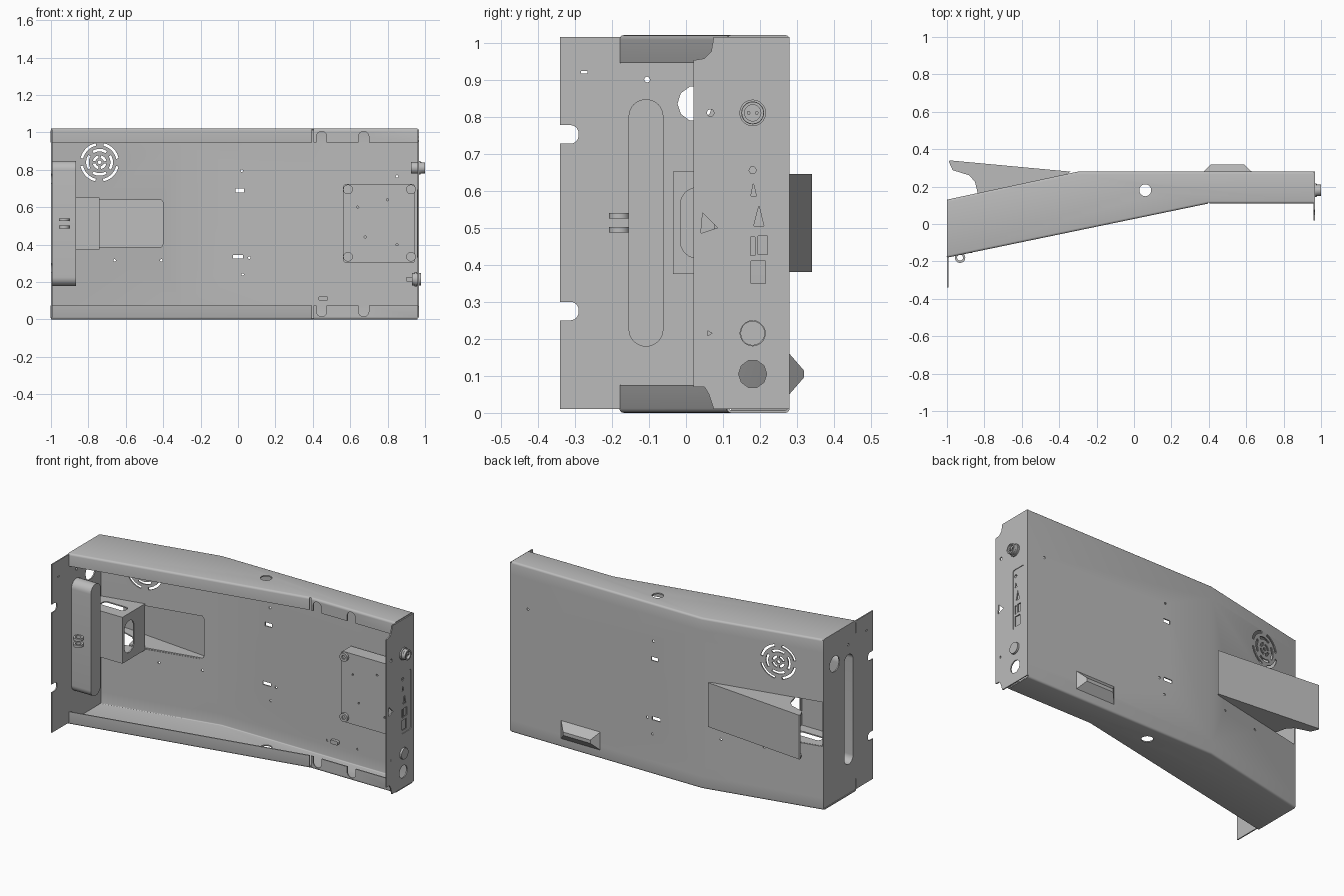
import bpy, bmesh, math
from mathutils import Vector

cube = bpy.data.objects.get("Cube")
if cube:
    bpy.data.objects.remove(cube, do_unlink=True)

steel = bpy.data.materials.new("grey_steel")
steel.use_nodes = True
steel.diffuse_color = (0.5, 0.5, 0.5, 1)
steel.node_tree.nodes["Principled BSDF"].inputs["Base Color"].default_value = (0.5, 0.5, 0.5, 1)

T = 0.007    # sheet thickness
H = 1.02     # housing height


def place(axis, u, v, w):
    return {"x": (w, u, v), "y": (u, w, v), "z": (u, v, w)}[axis]


def rrect(cu, cv, w, h, r=0.0, seg=6):
    """Rounded rectangle outline; full radius gives a slot or circle."""
    if r == 0:
        return [(cu + a * w / 2, cv + b * h / 2) for a, b in ((-1, -1), (1, -1), (1, 1), (-1, 1))]
    r = min(r, w / 2 - 1e-4, h / 2 - 1e-4)
    pts = []
    for q, (a, b) in enumerate(((1, 1), (-1, 1), (-1, -1), (1, -1))):
        for i in range(seg + 1):
            t = math.pi / 2 * (q + i / seg)
            pts.append((cu + a * (w / 2 - r) + r * math.cos(t), cv + b * (h / 2 - r) + r * math.sin(t)))
    return pts


def disc(cu, cv, r, n=20):
    return [(cu + r * math.cos(2 * math.pi * i / n), cv + r * math.sin(2 * math.pi * i / n)) for i in range(n)]


def arc_slot(cu, cv, r, w, a0, a1, n=8):
    ang = [a0 + (a1 - a0) * i / n for i in range(n + 1)]
    ring = [(r + w / 2, a) for a in ang] + [(r - w / 2, a) for a in reversed(ang)]
    return [(cu + k * math.cos(a), cv + k * math.sin(a)) for k, a in ring]


def add_object(name, bm):
    bmesh.ops.recalc_face_normals(bm, faces=bm.faces)
    me = bpy.data.meshes.new(name)
    bm.to_mesh(me)
    bm.free()
    me.materials.append(steel)
    ob = bpy.data.objects.new(name, me)
    bpy.context.collection.objects.link(ob)
    return ob


def prisms(name, items):
    """One object from (outline, axis, start, end) extrusions."""
    bm = bmesh.new()
    for pts, axis, a, b in items:
        lo = [bm.verts.new(place(axis, u, v, a)) for u, v in pts]
        hi = [bm.verts.new(place(axis, u, v, b)) for u, v in pts]
        bm.faces.new(lo)
        bm.faces.new(hi[::-1])
        for i in range(len(pts)):
            j = (i + 1) % len(pts)
            bm.faces.new((lo[j], lo[i], hi[i], hi[j]))
    return add_object(name, bm)


def bake(ob):
    dg = bpy.context.evaluated_depsgraph_get()
    me = bpy.data.meshes.new_from_object(ob.evaluated_get(dg))
    ob.modifiers.clear()
    ob.data = me


def cut(ob, items):
    tool = prisms("cutter", items)
    tool.hide_render = True
    mod = ob.modifiers.new("cut", "BOOLEAN")
    mod.operation, mod.solver, mod.object = "DIFFERENCE", "EXACT", tool
    bake(ob)
    bpy.data.objects.remove(tool, do_unlink=True)
    return ob


# Folded housing: back panel, top and bottom flanges, front lips
outline = [(-1, 0.13), (-1, -0.18), (0.4, 0.11), (0.96, 0.11), (0.96, 0.28), (-0.3, 0.28)]
bm = bmesh.new()
lo = [bm.verts.new((x, y, 0)) for x, y in outline]
hi = [bm.verts.new((x, y, H)) for x, y in outline]
bm.faces.new(lo[::-1])
bm.faces.new(hi)
for i in (1, 2, 4, 5):
    j = (i + 1) % 6
    bm.faces.new((lo[i], lo[j], hi[j], hi[i]))
bm.normal_update()
folds = [e for e in bm.edges if len(e.link_faces) == 2 and abs(e.verts[0].co.z - e.verts[1].co.z) < 0.01]
bmesh.ops.bevel(bm, geom=folds, offset=0.012, segments=3, profile=0.5, affect="EDGES")
for z in (0.075, H - 0.075):
    bmesh.ops.bisect_plane(bm, geom=bm.verts[:] + bm.edges[:] + bm.faces[:], plane_co=(0, 0, z), plane_no=(0, 0, 1))
bm.normal_update()
middle = [f for f in bm.faces if f.normal.y < -0.5 and 0.08 < f.calc_center_median().z < H - 0.08]
bmesh.ops.delete(bm, geom=middle, context="FACES")
housing = add_object("housing", bm)
solid = housing.modifiers.new("sheet", "SOLIDIFY")
solid.thickness, solid.offset = T, -1
bake(housing)

holes = [(rrect(-0.75, 0.513, 0.7, 0.265, 0.03), "y", 0.0, 0.4)]           # grip opening
holes += [(rrect(0.01, 0.69, 0.045, 0.022), "y", 0.2, 0.4), (rrect(0, 0.335, 0.055, 0.02), "y", 0.2, 0.4)]
for x, z in ((0.02, 0.795), (0.06, 0.33), (0.025, 0.24), (-0.41, 0.315), (-0.66, 0.315),
             (0.85, 0.765), (0.4, 0.105), (0.6, 0.105)):
    holes.append((disc(x, z, 0.007, 10), "y", 0.1, 0.4))
for k, r in enumerate((0.03, 0.065, 0.097)):                               # vent rings
    for q in range(4):
        a = math.pi / 2 * q + k * math.pi / 4
        holes.append((arc_slot(-0.74, 0.84, r, 0.014, a + 0.2, a + 1.35), "y", 0.1, 0.3))
holes.append((disc(-0.74, 0.84, 0.01, 10), "y", 0.1, 0.3))
holes.append((disc(0.06, 0.18, 0.032), "z", -0.1, 1.2))                    # cable holes
for s in (0, 1):                                                           # lip notches
    z = H - 0.04 if s else 0.04
    edge = H - 0.07 if s else 0.07
    for x in (0.447, 0.672):
        holes.append((rrect(x, edge, 0.055, 0.11, 0.027), "y", 0.05, 0.15))
    holes.append((rrect(0.4, z, 0.01, 0.074), "y", 0.05, 0.15))
cut(housing, holes)

# Rear end plate at -x, with notches, round hole and pocket opening
slot = rrect(-0.108, 0.513, 0.094, 0.668, 0.047, 8)
side_plate = prisms("right_end_plate", [(rrect(-0.105, 0.513, 0.47, 1.005), "x", -1, -1 + T)])
cut(side_plate, [(slot, "x", -1.1, -0.9), (disc(0.025, 0.835, 0.048, 10), "x", -1.1, -0.9),
                 (rrect(-0.33, 0.275, 0.08, 0.05, 0.022), "x", -1.1, -0.9),
                 (rrect(-0.33, 0.752, 0.08, 0.05, 0.022), "x", -1.1, -0.9),
                 (rrect(-0.275, 0.92, 0.018, 0.006), "x", -1.1, -0.9),
                 (disc(-0.105, 0.9, 0.008, 8), "x", -1.1, -0.9)])

# Connector pocket behind the slot, with sockets and two cable loops
pocket = prisms("connector_pocket", [(slot, "x", -1, -0.865)])
cut(pocket, [(rrect(-0.108, 0.513, 0.082, 0.656, 0.041, 8), "x", -1.1, -0.872)])
prisms("pocket_sockets", [(disc(-0.108, z, 0.03), "x", -0.93, -0.87) for z in (0.38, 0.55, 0.7)])
loops = prisms("cable_loops", [(disc(-0.93, -0.18, 0.028), "z", z, z + 0.015) for z in (0.487, 0.525)])
cut(loops, [(disc(-0.93, -0.18, 0.016), "z", 0.4, 0.6)])

# Bracket inside the grip opening
z0, z1 = 0.375, 0.652
shelf = [(-0.993, -0.035), (-0.74, -0.035), (-0.74, 0.18), (-0.993, 0.127)]
bracket = prisms("grip_bracket_wall", [
    ([(-0.993, -0.035), (-0.74, -0.035), (-0.74, 0.18), (-0.747, 0.18), (-0.747, -0.028), (-0.993, -0.028)], "z", z0, z1)])
cut(bracket, [(rrect(0.03, 0.513, 0.09, 0.19, 0.045), "x", -0.8, -0.7)])
for name, z in (("grip_bracket_top", z1 - T), ("grip_bracket_bottom", z0)):
    cut(prisms(name, [(shelf, "z", z, z + T)]), [(rrect(-0.86, 0.06, 0.16, 0.05, 0.02), "z", z - 0.1, z + 0.1)])

# Flared hood over the grip opening
cheek = [(-0.35, 0.272), (-0.4, 0.252), (-0.835, 0.162), (-0.85, 0.225), (-0.88, 0.26), (-0.97, 0.288), (-0.99, 0.334)]
prisms("hood_cheeks", [(cheek, "z", 0.381, 0.388), (cheek, "z", 0.638, 0.645)])
prisms("hood_plate", [([(-0.34, 0.28), (-0.985, 0.34), (-0.99, 0.333), (-0.35, 0.272)], "z", 0.381, 0.645)])

# Front end plate at +x, with connector openings
profile = [(0.02, 0.07), (0.05, 0.07), (0.062, 0.05), (0.075, 0.01), (0.28, 0.01), (0.28, 1.015),
           (0.075, 1.015), (0.068, 0.975), (0.05, 0.957), (0.02, 0.952)]
left_plate = prisms("left_end_plate", [(profile, "x", 0.96, 0.967)])
cut(left_plate, [(disc(0.18, 0.105, 0.038, 10), "x", 0.9, 1), (rrect(0.207, 0.513, 0.09, 0.36, 0.012), "x", 0.9, 1),
                 (disc(0.18, 0.81, 0.032), "x", 0.9, 1), (disc(0.18, 0.215, 0.034), "x", 0.9, 1),
                 ([(0.04, 0.485), (0.085, 0.5), (0.045, 0.54)], "x", 0.9, 1),
                 (disc(0.066, 0.81, 0.01, 8), "x", 0.9, 1), (disc(0.062, 0.215, 0.008, 3), "x", 0.9, 1)])
ports = prisms("port_plate", [(rrect(0.207, 0.513, 0.092, 0.362, 0.012), "x", 0.957, 0.963)])
cut(ports, [(rrect(0.195, 0.38, 0.04, 0.06), "x", 0.9, 1), (rrect(0.207, 0.453, 0.025, 0.05), "x", 0.9, 1),
            (rrect(0.18, 0.45, 0.012, 0.05), "x", 0.9, 1),
            ([(0.183, 0.505), (0.21, 0.505), (0.197, 0.56)], "x", 0.9, 1),
            ([(0.175, 0.585), (0.19, 0.585), (0.182, 0.62)], "x", 0.9, 1), (disc(0.18, 0.655, 0.01, 6), "x", 0.9, 1)])

# Round connectors on the end plate
prisms("upper_connector", [(disc(0.18, 0.81, 0.031), "x", 0.925, 0.985), (disc(0.18, 0.81, 0.036), "x", 0.967, 0.975)])
upper_rim = prisms("upper_connector_rim", [(disc(0.18, 0.81, 0.03), "x", 0.985, 1.0)])
cut(upper_rim, [(disc(0.18, 0.81, 0.022), "x", 0.98, 1.1)])
prisms("connector_pins", [(disc(y, 0.81, 0.005, 8), "x", 0.985, 0.995) for y in (0.169, 0.191)])
prisms("lower_connector", [(disc(0.18, 0.215, 0.033), "x", 0.93, 0.978), (disc(0.18, 0.215, 0.038), "x", 0.945, 0.957),
                           (rrect(0.18, 0.215, 0.03, 0.025), "x", 0.9, 0.93)])

# Circuit box with corner screws
box = prisms("circuit_box", [(rrect(0.755, 0.513, 0.385, 0.42, 0.015), "y", 0.17, 0.25)])
cut(box, [(disc(x, z, 0.006, 8), "y", 0.1, 0.2) for x, z in ((0.64, 0.6), (0.68, 0.44), (0.8, 0.64), (0.85, 0.4))])
corners = [(x, z) for x in (0.588, 0.925) for z in (0.335, 0.695)]
prisms("box_standoffs", [(disc(x, z, 0.012, 10), "y", 0.25, 0.275) for x, z in corners])
screws = prisms("box_screws", [(disc(x, z, 0.026, 12), "y", 0.155, 0.17) for x, z in corners])
cut(screws, [(disc(x, z, 0.012, 6), "y", 0.1, 0.163) for x, z in corners])
prisms("cable_clip", [(rrect(0.455, 0.112, 0.05, 0.024, 0.008), "y", 0.255, 0.275)])

# Hipped foot on the back
bm = bmesh.new()
for x0, x1, za, zb, y in ((0.37, 0.63, 0.05, 0.16, 0.279), (0.41, 0.59, 0.095, 0.115, 0.318)):
    for x in (x0, x1):
        for z in (za, zb):
            bm.verts.new((x, y, z))
bmesh.ops.convex_hull(bm, input=bm.verts[:])
bmesh.ops.dissolve_limit(bm, angle_limit=0.02, verts=bm.verts[:], edges=bm.edges[:])
add_object("back_foot", bm)

# Smooth the curved walls, keep sheet edges sharp
bpy.ops.object.select_all(action="DESELECT")
for ob in bpy.context.collection.objects:
    if ob.type == "MESH":
        ob.select_set(True)
bpy.context.view_layer.objects.active = housing
bpy.ops.object.shade_smooth_by_angle(angle=math.radians(35))
